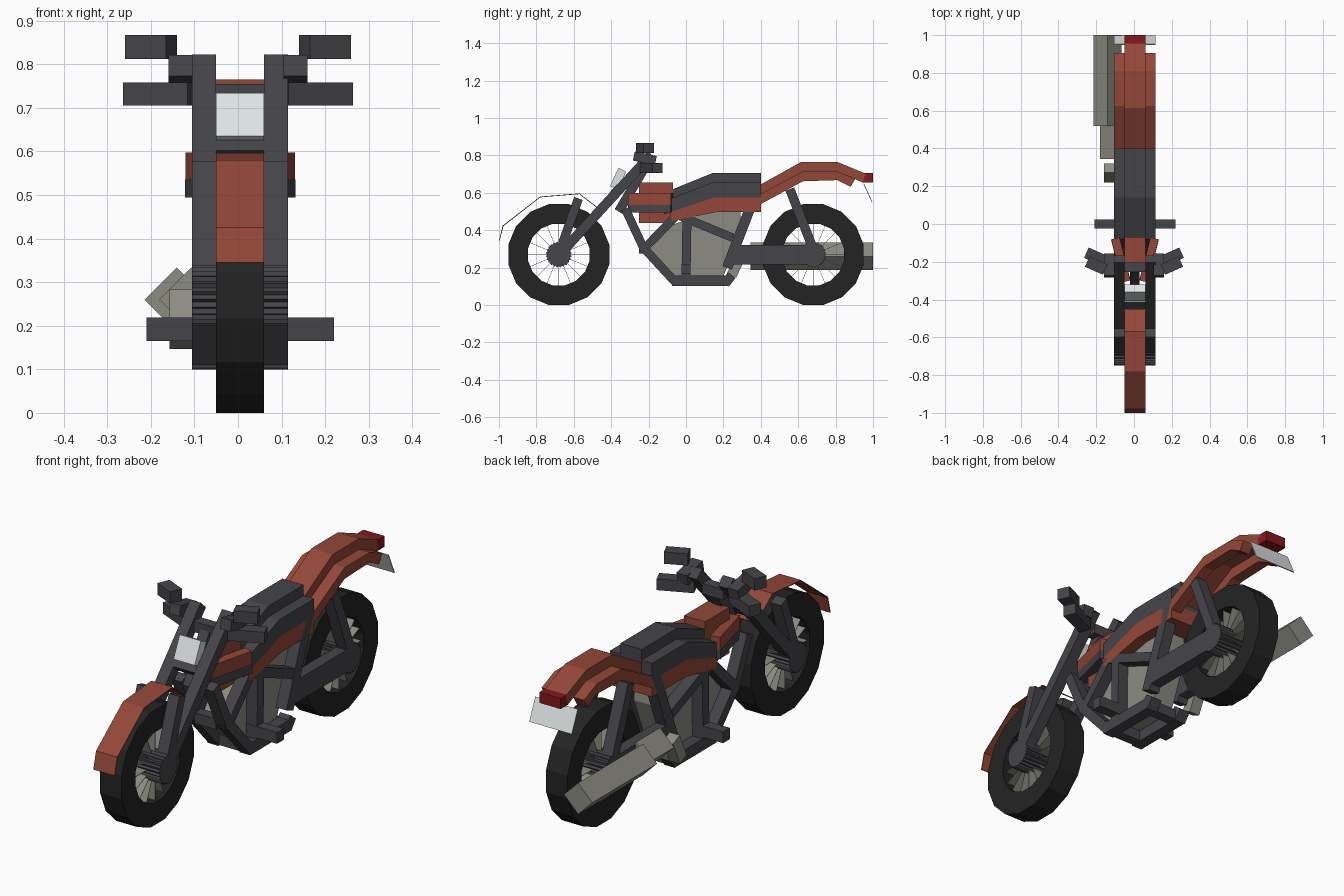
import bpy, bmesh, math
from mathutils import Matrix, Vector

cube = bpy.data.objects.get("Cube")
if cube:
    bpy.data.objects.remove(cube)


def material(name, srgb):
    lin = [((c + 0.055) / 1.055) ** 2.4 if c > 0.04 else c / 12.92 for c in srgb] + [1.0]
    m = bpy.data.materials.new(name)
    m.use_nodes = True
    m.diffuse_color = lin
    m.node_tree.nodes["Principled BSDF"].inputs["Base Color"].default_value = lin
    return m


ORANGE = material("rust orange", (0.58, 0.28, 0.22))
DARK = material("dark grey metal", (0.27, 0.265, 0.285))
BLACK = material("black rubber", (0.14, 0.14, 0.14))
GREY = material("warm grey metal", (0.55, 0.55, 0.51))
WHITE = material("pale grey", (0.87, 0.89, 0.89))
RED = material("red lamp", (0.52, 0.09, 0.11))

# Lateral limits of the centre body and of the side rails
CENTRE = (-0.05, 0.06)
SIDES = {"right": (-0.105, -0.05), "left": (0.06, 0.115)}
FULL = (-0.105, 0.115)


def finish(name, bm, mat):
    bmesh.ops.recalc_face_normals(bm, faces=bm.faces)
    me = bpy.data.meshes.new(name)
    bm.to_mesh(me)
    bm.free()
    me.materials.append(mat)
    ob = bpy.data.objects.new(name, me)
    bpy.context.collection.objects.link(ob)
    return ob


def slab(name, pts, xr, mat):
    """Side profile of (y, z) points extruded across x."""
    bm = bmesh.new()
    face = bm.faces.new([bm.verts.new((xr[0], y, z)) for y, z in pts])
    new = bmesh.ops.extrude_face_region(bm, geom=[face])["geom"]
    verts = [v for v in new if isinstance(v, bmesh.types.BMVert)]
    bmesh.ops.translate(bm, verts=verts, vec=(xr[1] - xr[0], 0, 0))
    return finish(name, bm, mat)


def bar(name, p, q, width, xr, mat=DARK):
    """Straight rectangular tube between two (y, z) points."""
    p, q = Vector(p), Vector(q)
    d = (q - p).normalized()
    n = Vector((-d.y, d.x)) * width / 2
    return slab(name, [p + n, q + n, q - n, p - n], xr, mat)


def box(name, size, loc, mat, rot=(0, 0, 0)):
    bm = bmesh.new()
    bmesh.ops.create_cube(bm, size=1)
    bmesh.ops.scale(bm, vec=size, verts=bm.verts)
    ob = finish(name, bm, mat)
    ob.location = loc
    ob.rotation_euler = [math.radians(a) for a in rot]
    return ob


def band(name, top, bottom, xr, mat):
    return slab(name, top + bottom[::-1], xr, mat)


def circle(r, n, y, z):
    return [(y + r * math.cos((i + 0.5) * 2 * math.pi / n),
             z + r * math.sin((i + 0.5) * 2 * math.pi / n)) for i in range(n)]


# Wheels: square-section tyre ring, toothed hub and flat radial spokes
def wheel(label, y, z=0.27):
    n = 16
    bm = bmesh.new()
    outline = [(CENTRE[0], 0.275), (CENTRE[1], 0.275), (CENTRE[1], 0.168), (CENTRE[0], 0.168)]
    loops = []
    for x, r in outline:
        loops.append([bm.verts.new((x, a, b)) for a, b in circle(r, n, y, z)])
    for k in range(4):
        a, b = loops[k], loops[(k + 1) % 4]
        for i in range(n):
            j = (i + 1) % n
            bm.faces.new((a[i], a[j], b[j], b[i]))
    finish(label + "_tyre", bm, BLACK)
    teeth = []
    for i in range(48):
        r, a = (0.070 if i % 2 else 0.062), i * math.pi / 24
        teeth.append((y + r * math.cos(a), z + r * math.sin(a)))
    slab(label + "_hub", teeth, FULL, DARK)
    bm = bmesh.new()
    for i in range(n):
        m = (Matrix.Translation((0.005, y, z)) @ Matrix.Rotation(i * 2 * math.pi / n, 4, "X")
             @ Matrix.Translation((0, 0, 0.115)) @ Matrix.Diagonal((0.085, 0.002, 0.11, 1)))
        bmesh.ops.create_cube(bm, size=1, matrix=m)
    finish(label + "_spokes", bm, GREY)


wheel("front", -0.68)
wheel("rear", 0.68)

# Front mudguard: thin sheet following the tyre
outer = [(-1.0, 0.345), (-0.98, 0.425), (-0.78, 0.58), (-0.57, 0.597), (-0.45, 0.505)]
inner = [(-0.996, 0.344), (-0.976, 0.422), (-0.779, 0.576), (-0.571, 0.593), (-0.453, 0.502)]
band("front_mudguard", outer, inner, CENTRE, ORANGE)

# Tubes repeated on both sides: fork, frame, swingarm and shock
TUBES = [
    ("fork_leg", (-0.69, 0.255), (-0.185, 0.805), 0.052),
    ("mudguard_strut", (-0.575, 0.57), (-0.66, 0.33), 0.048),
    ("frame_down_tube", (-0.325, 0.515), (-0.22, 0.29), 0.046),
    ("frame_tank_brace", (-0.235, 0.29), (-0.05, 0.48), 0.046),
    ("frame_front_cradle", (-0.235, 0.315), (-0.06, 0.125), 0.046),
    ("frame_bottom_rail", (-0.075, 0.13), (0.23, 0.13), 0.055),
    ("frame_rear_post", (0.21, 0.115), (0.245, 0.16), 0.05),
    ("frame_seat_post", (0.22, 0.20), (0.37, 0.59), 0.055),
    ("frame_upper_brace", (-0.03, 0.475), (0.25, 0.36), 0.045),
    ("frame_vertical_post", (0.005, 0.46), (0.0, 0.14), 0.048),
    ("swingarm", (0.25, 0.27), (0.70, 0.27), 0.105),
    ("rear_shock", (0.555, 0.62), (0.68, 0.30), 0.05),
]
for side, xr in SIDES.items():
    for part, p, q, w in TUBES:
        bar(f"{side}_{part}", p, q, w, xr)

# Cross members
bar("upper_fork_clamp", (-0.255, 0.73), (-0.205, 0.73), 0.05, CENTRE)
bar("lower_fork_clamp", (-0.39, 0.585), (-0.35, 0.63), 0.05, CENTRE)
bar("steering_head", (-0.36, 0.50), (-0.23, 0.72), 0.05, (-0.02, 0.03))
bar("bottom_crossbar", (-0.07, 0.13), (-0.02, 0.13), 0.05, CENTRE)
bar("rear_crossbar", (0.18, 0.13), (0.23, 0.13), 0.05, CENTRE)
bar("front_crossbar", (-0.25, 0.30), (-0.20, 0.30), 0.05, CENTRE)
box("foot_pegs", (0.43, 0.05, 0.053), (0.005, 0, 0.192), DARK)

# Engine block
slab("engine", [(-0.19, 0.30), (-0.07, 0.43), (0.12, 0.50), (0.29, 0.50), (0.30, 0.40),
                (0.20, 0.155), (-0.06, 0.155)], CENTRE, GREY)

# Headlight
box("headlight", (0.11, 0.046, 0.108), (0.005, -0.363, 0.675), WHITE, (-25, 0, 0))

# Handlebar grips, mirror stems and mirrors
for side, s in (("right", -1), ("left", 1)):
    box(side + "_grip", (0.162, 0.06, 0.053), (s * 0.178, -0.185, 0.732), DARK, (0, 0, s * 24))
    box(side + "_mirror_stem", (0.055, 0.12, 0.05), (s * 0.132, -0.22, 0.785), DARK, (-12, 0, 0))
    box(side + "_mirror", (0.104, 0.06, 0.055), (s * 0.20, -0.22, 0.84), DARK, (0, 0, s * 24))

# Tank and its splayed shrouds
slab("tank", [(-0.25, 0.44), (-0.07, 0.44), (-0.07, 0.655), (-0.25, 0.655)], CENTRE, ORANGE)
for side, s in (("right", -1), ("left", 1)):
    spot = (0.005 + s * 0.075, -0.19)
    box(side + "_shroud", (0.045, 0.235, 0.062), (*spot, 0.567), ORANGE, (0, 0, -s * 14))
    box(side + "_shroud_base", (0.048, 0.235, 0.042), (*spot, 0.515), DARK, (0, 0, -s * 14))

# Seat: raised centre over a wider base, with orange panels below
mid = [(-0.08, 0.57), (0.14, 0.655), (0.40, 0.655)]
low = [(-0.12, 0.485), (0.15, 0.575), (0.40, 0.575)]
band("seat_ridge", [(-0.07, 0.62), (0.14, 0.705), (0.40, 0.705)], mid, CENTRE, DARK)
band("seat_base", mid, low, FULL, DARK)
band("under_seat_panel", [(-0.09, 0.495), (0.15, 0.575), (0.40, 0.575)],
     [(-0.075, 0.45), (0.16, 0.497), (0.40, 0.497)], FULL, ORANGE)

# Tail: raised centre strip over two side strips
tail_mid = [(0.40, 0.595), (0.625, 0.715), (0.81, 0.715), (0.905, 0.675)]
tail_low = [(0.40, 0.54), (0.625, 0.662), (0.81, 0.668), (0.88, 0.632)]
band("tail_centre", [(0.40, 0.645), (0.615, 0.765), (0.81, 0.765), (0.96, 0.703)],
     [(0.40, 0.595), (0.625, 0.715), (0.81, 0.715), (0.945, 0.655)], CENTRE, ORANGE)
for side, xr in SIDES.items():
    band(side + "_tail_strip", tail_mid, tail_low, xr, ORANGE)

# Tail lamp and number plate
slab("tail_lamp", [(0.94, 0.655), (1.0, 0.655), (1.0, 0.705), (0.945, 0.705)], CENTRE, RED)
bar("number_plate", (0.95, 0.65), (0.995, 0.55), 0.004, FULL, WHITE)

# Exhaust on the right: square pipes turned on edge
box("muffler", (0.104, 0.48, 0.104), (-0.141, 0.76, 0.26), GREY, (0, 45, 0))
box("exhaust_pipe", (0.104, 0.18, 0.104), (-0.107, 0.435, 0.26), GREY, (0, 45, 0))
box("exhaust_elbow", (0.055, 0.055, 0.125), (-0.13, 0.27, 0.215), GREY, (-25, 0, 0))
